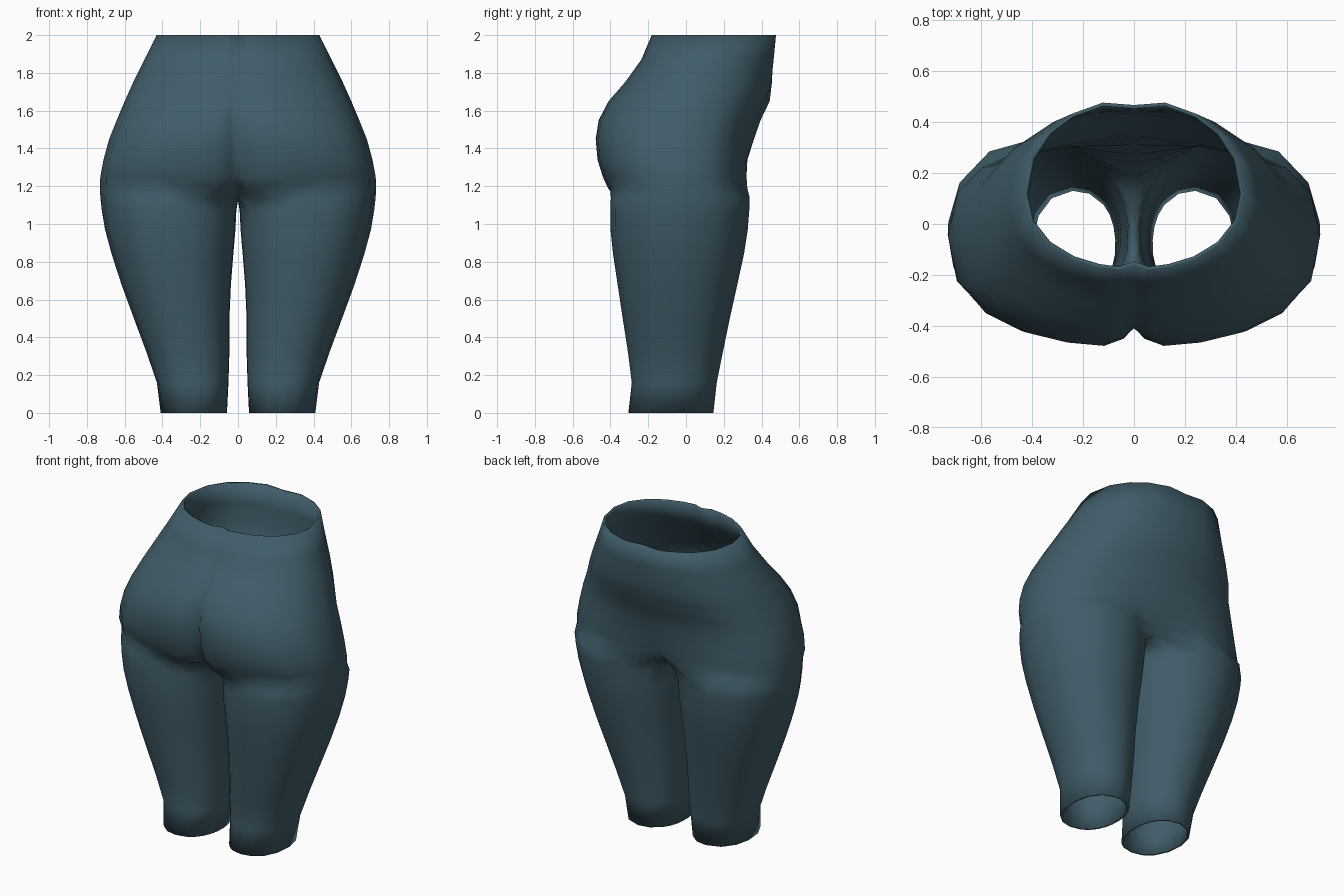
import bpy, bmesh
from math import sin, cos, radians, copysign, pi

cube = bpy.data.objects.get("Cube")
if cube:
    bpy.data.objects.remove(cube)

# Angles around each half ring: back midline, outer side, front midline
TORSO_ANGLES = [-90, -88, -84, -73, -58, -40, -20, 0, 21, 40, 57, 75, 90]
LEG_ANGLES = [-142, -128, -112, -90, -68, -45, -20, 5, 30, 58, 88, 110, 134]
INNER_ANGLES = [148, 162, 176, 190, 204]
OUTER = len(LEG_ANGLES)

# Leg: height, inner x, outer x, back y, front y
LEGS = [
    (0.0, .058, .41, -.305, .145),
    (.16, .05, .43, -.287, .163),
    (.32, .045, .485, -.307, .195),
    (.5, .045, .552, -.335, .232),
    (.68, .037, .618, -.362, .272),
    (.84, .024, .67, -.386, .307),
    (.97, .013, .705, -.4, .327),
    (1.07, .008, .722, -.4, .335),
]
# Torso: height, half width, centre y, back y, front y,
# midline back y, midline front y, roundness power
TORSO = [
    (1.19, .731, -.04, -.415, .335, -.29, .24, .8),
    (1.25, .729, -.05, -.442, .33, -.345, .285, .76),
    (1.34, .712, -.05, -.47, .328, -.385, .325, .76),
    (1.45, .682, -.045, -.48, .34, -.405, .36, .78),
    (1.55, .642, -.03, -.464, .37, -.41, .395, .82),
    (1.65, .6, 0, -.412, .435, -.395, .443, .88),
    (1.75, .555, .03, -.325, .465, -.315, .455, .92),
    (1.87, .495, .07, -.238, .477, -.225, .46, .93),
    (2.0, .43, .12, -.183, .488, -.16, .467, .93),
]


def rounded(value, power):
    return copysign(abs(value) ** power, value)


def leg_ring(z, x_in, x_out, back, front):
    cx, rx = (x_in + x_out) / 2, (x_out - x_in) / 2
    cy, ry = (back + front) / 2, (front - back) / 2
    return [(cx + rx * rounded(cos(radians(a)), .93),
             cy + ry * rounded(sin(radians(a)), .93), z)
            for a in LEG_ANGLES + INNER_ANGLES]


def crotch_ring():
    # Thigh section whose inner side is drawn onto the midline as a saddle
    ring = leg_ring(1.14, 0, .73, -.398, .337)
    count = len(INNER_ANGLES) + 1
    for k in range(count + 1):
        f = k / count
        ring[(OUTER - 1 + k) % len(ring)] = (0, .19 - .43 * f, 1.16 - .035 * sin(pi * f))
    return ring


def torso_ring(z, width, cy, back, front, mid_back, mid_front, power):
    ring = []
    for a in TORSO_ANGLES:
        s = rounded(sin(radians(a)), power)
        depth = front - cy if s > 0 else cy - back
        ring.append((width * abs(cos(radians(a))) ** power, cy + depth * s, z))
    ring[0], ring[-1] = (0, mid_back, z), (0, mid_front, z)
    # Lip of the centre fold, between the midline and the full depth
    ring[1] = (.04, mid_back + (back - mid_back) * .6, z)
    return ring


# One half of the garment, lofted from cuff to waist
bm = bmesh.new()
rings = [leg_ring(*r) for r in LEGS] + [crotch_ring()] + [torso_ring(*r) for r in TORSO]
loops = [[bm.verts.new(p) for p in ring] for ring in rings]
for low, high in zip(loops, loops[1:]):
    closed = len(high) > OUTER
    n = len(low)
    for i in range(n if closed else OUTER - 1):
        j = (i + 1) % n
        bm.faces.new((low[i], low[j], high[j], high[i])).smooth = True
mesh = bpy.data.meshes.new("leggings")
bm.to_mesh(mesh)
bm.free()
leggings = bpy.data.objects.new("leggings", mesh)
bpy.context.collection.objects.link(leggings)

# Other half and cloth thickness
mirror = leggings.modifiers.new("mirror", "MIRROR")
mirror.use_clip = True
mirror.merge_threshold = .002
cloth = leggings.modifiers.new("cloth", "SOLIDIFY")
cloth.thickness = .015
cloth.offset = -1

# Cloth colour
color = (.052, .109, .142, 1)
mat = bpy.data.materials.new("slate_teal")
mat.use_nodes = True
mat.diffuse_color = color
mat.node_tree.nodes["Principled BSDF"].inputs["Base Color"].default_value = color
mesh.materials.append(mat)

bpy.context.view_layer.objects.active = leggings
leggings.select_set(True)
bpy.ops.object.shade_smooth_by_angle(angle=radians(60))
